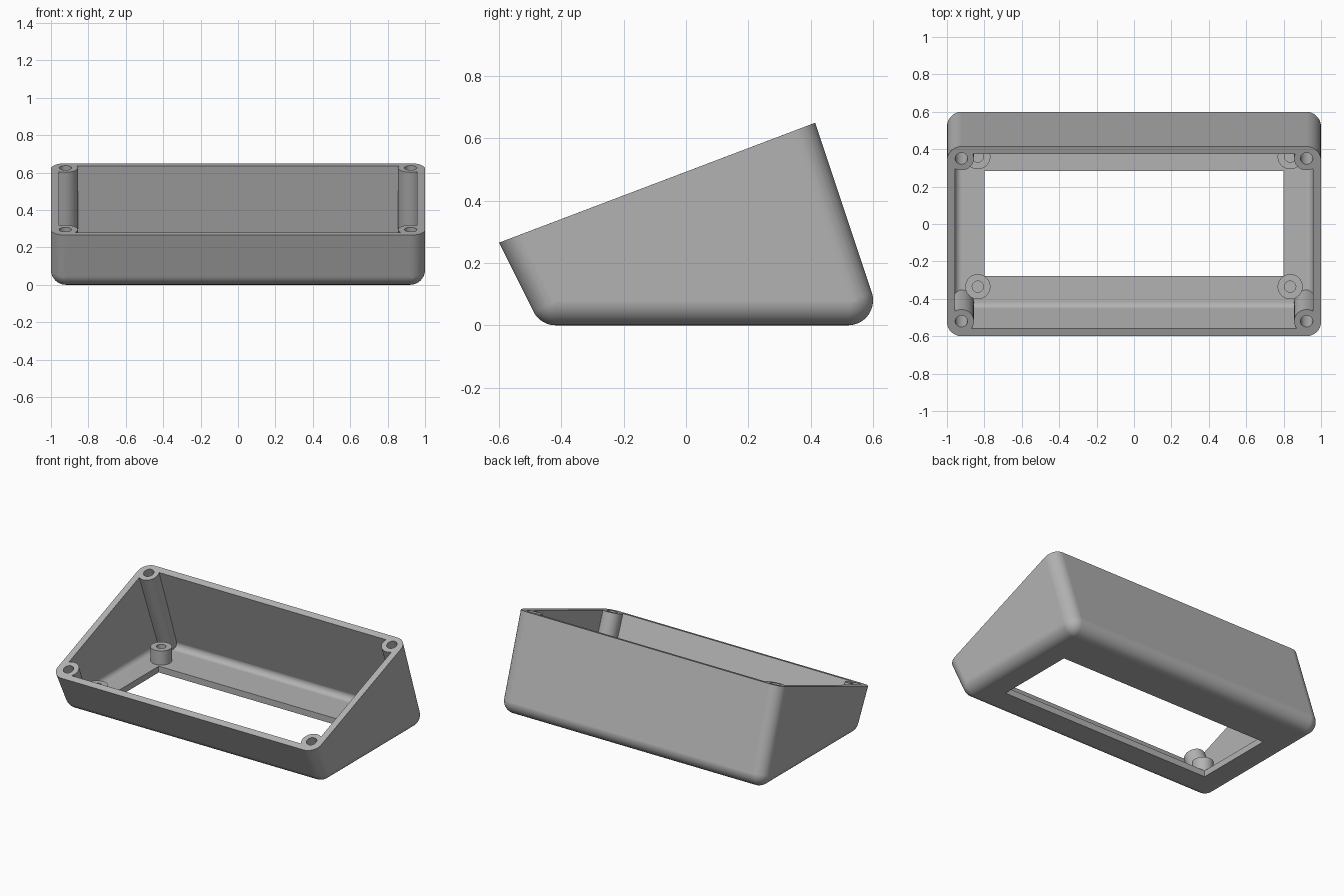
import bpy, bmesh, math
from mathutils import Vector

cube = bpy.data.objects.get("Cube")
if cube:
    bpy.data.objects.remove(cube, do_unlink=True)

RADIUS, WALL = 0.08, 0.043
RIM_FRONT, RIM_BACK = Vector((0, -0.6, 0.265)), Vector((0, 0.415, 0.65))
SLOPE = RIM_BACK - RIM_FRONT
TILT = math.atan2(SLOPE.z, SLOPE.y)
RIM_NORMAL = Vector((0, -math.sin(TILT), math.cos(TILT)))

grey = bpy.data.materials.new("plastic grey")
grey.use_nodes = True
colour = (0.45, 0.45, 0.45, 1)
grey.diffuse_color = colour
grey.node_tree.nodes["Principled BSDF"].inputs["Base Color"].default_value = colour


def rounded_block(name, radius, trim=False):
    """Hull of spheres along the leaning front and back corner edges."""
    ball = bmesh.new()
    bmesh.ops.create_uvsphere(ball, u_segments=48, v_segments=24, radius=radius)
    bm = bmesh.new()
    rise = 0.9
    for side in (-1, 1):
        for y, lean in ((-0.418, -0.5), (0.52, -0.333)):
            for h in (0, rise):
                centre = Vector((side * (1 - RADIUS), y + lean * h, RADIUS + h))
                for v in ball.verts:
                    bm.verts.new(v.co + centre)
    ball.free()
    hull = bmesh.ops.convex_hull(bm, input=list(bm.verts))
    inside = [g for g in hull["geom_interior"] if isinstance(g, bmesh.types.BMVert)]
    bmesh.ops.delete(bm, geom=inside, context='VERTS')
    if trim:
        bmesh.ops.bisect_plane(bm, geom=bm.verts[:] + bm.edges[:] + bm.faces[:],
                               plane_co=RIM_FRONT, plane_no=RIM_NORMAL, clear_outer=True)
        bmesh.ops.holes_fill(bm, edges=bm.edges[:], sides=0)
    bmesh.ops.dissolve_limit(bm, angle_limit=math.radians(0.2),
                             verts=bm.verts[:], edges=bm.edges[:])
    bmesh.ops.recalc_face_normals(bm, faces=bm.faces[:])
    mesh = bpy.data.meshes.new(name)
    bm.to_mesh(mesh)
    bm.free()
    mesh.materials.append(grey)
    obj = bpy.data.objects.new(name, mesh)
    bpy.context.collection.objects.link(obj)
    return obj


def cylinder(radius, depth, centre, tilt=0):
    bpy.ops.mesh.primitive_cylinder_add(vertices=48, radius=radius, depth=depth,
                                        location=centre, rotation=(tilt, 0, 0))
    return bpy.context.object


def cut(target, cutter):
    """Subtract the cutter for good, then remove it."""
    mod = target.modifiers.new("cut", 'BOOLEAN')
    mod.operation, mod.solver, mod.object = 'DIFFERENCE', 'EXACT', cutter
    bpy.context.view_layer.objects.active = target
    bpy.ops.object.modifier_apply(modifier=mod.name)
    bpy.data.objects.remove(cutter, do_unlink=True)


def rim_point(x, y):
    return Vector((x, y, RIM_FRONT.z + (y - RIM_FRONT.y) * math.tan(TILT)))


screws = [rim_point(x, y) for x in (-0.923, 0.923) for y in (-0.52, 0.35)]
standoffs = [(x, y) for x in (-0.835, 0.835) for y in (-0.335, 0.36)]

# Hollow space, with the corner posts and floor standoffs left solid
cavity = rounded_block("cavity", RADIUS - WALL)
for p in screws:
    cut(cavity, cylinder(0.067, 2, p, TILT))
for x, y in standoffs:
    cut(cavity, cylinder(0.067, 0.2, (x, y, 0.04)))

# Sloped enclosure, open at the top
body = rounded_block("enclosure", RADIUS, trim=True)
cut(body, cavity)

# Floor window
bpy.ops.mesh.primitive_cube_add(size=1, location=(0, 0.003, 0))
window = bpy.context.object
window.scale = (1.6, 0.56, 0.2)
cut(body, window)

# Blind screw holes in posts and standoffs
for p in screws:
    cut(body, cylinder(0.033, 0.4, p, TILT))
for x, y in standoffs:
    cut(body, cylinder(0.03, 0.16, (x, y, 0.125)))

# Smooth rounded edges, flat walls
bpy.ops.object.select_all(action='DESELECT')
body.select_set(True)
bpy.context.view_layer.objects.active = body
bpy.ops.object.shade_smooth_by_angle(angle=math.radians(30))
body.modifiers.new("even_shading", 'WEIGHTED_NORMAL').keep_sharp = True
